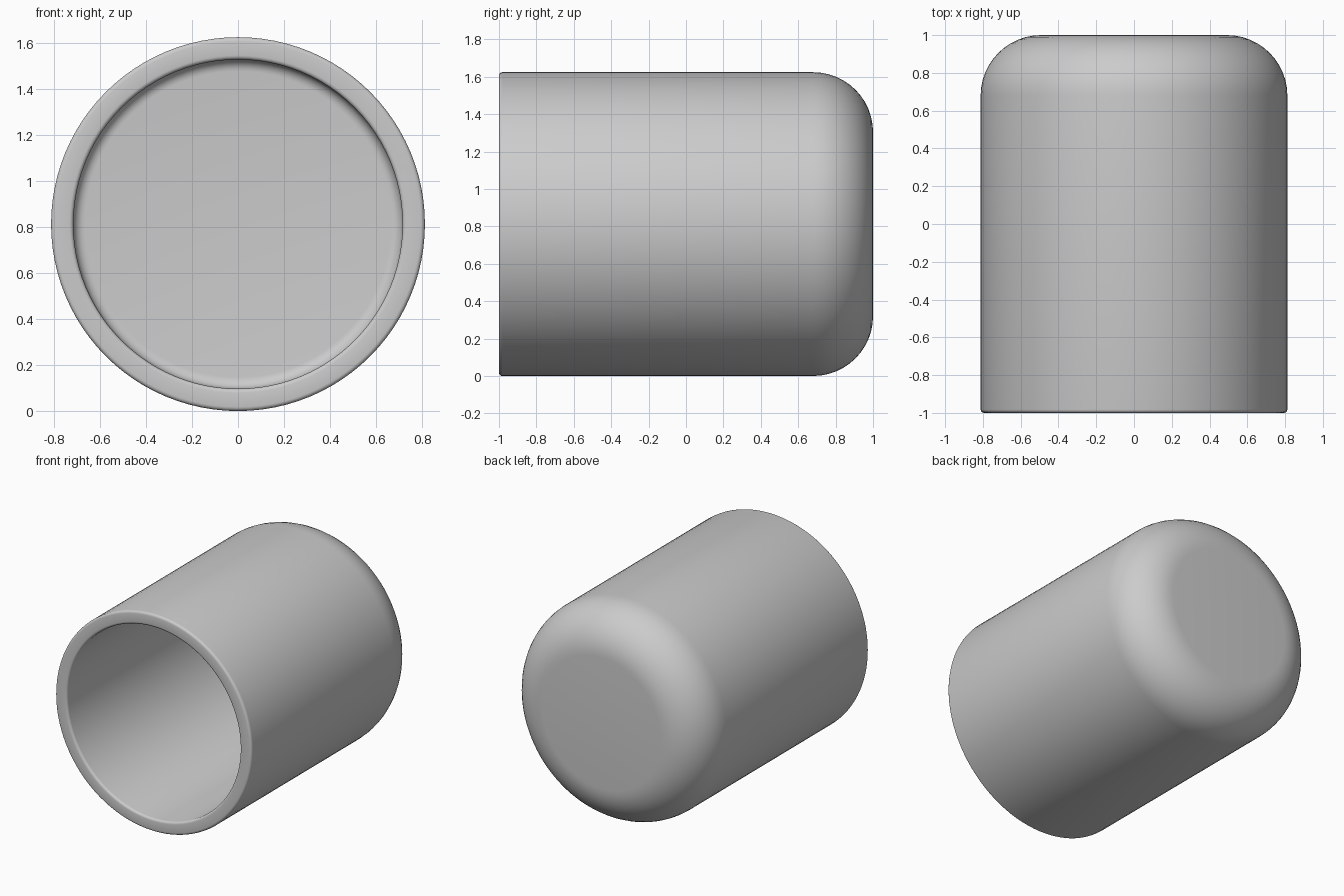
import bpy, bmesh
from math import sin, cos, pi, radians

if "Cube" in bpy.data.objects:
    bpy.data.objects.remove(bpy.data.objects["Cube"])

R_OUT, R_IN = 0.812, 0.715
FLOOR_Y = 0.88
SEGMENTS = 96


def arc(cr, cy, rad, a0, a1, steps):
    """Points (radius, y) along an arc, angles in degrees."""
    return [(cr + rad * cos(radians(a0 + (a1 - a0) * i / steps)),
             cy + rad * sin(radians(a0 + (a1 - a0) * i / steps)))
            for i in range(steps + 1)]


# Cup profile: outer base, wall, rounded lip, inner wall, filleted floor
profile = [(0, 1.0)]
profile += arc(R_OUT - 0.32, 0.68, 0.32, 90, 0, 12)
profile += arc(R_OUT - 0.018, -0.982, 0.018, 0, -90, 4)
profile += arc(R_IN + 0.018, -0.982, 0.018, -90, -180, 4)
profile += arc(R_IN - 0.05, FLOOR_Y - 0.05, 0.05, 0, 90, 6)
profile += [(0, FLOOR_Y)]

# Revolve the profile around the y axis
bm = bmesh.new()
verts = [bm.verts.new((r, y, 0)) for r, y in profile]
edges = [bm.edges.new(pair) for pair in zip(verts, verts[1:])]
bmesh.ops.spin(bm, geom=verts + edges, cent=(0, 0, 0), axis=(0, 1, 0),
               angle=2 * pi, steps=SEGMENTS, use_duplicate=False)
bmesh.ops.remove_doubles(bm, verts=bm.verts, dist=0.0005)
bmesh.ops.recalc_face_normals(bm, faces=bm.faces)

mesh = bpy.data.meshes.new("cup_body")
bm.to_mesh(mesh)
bm.free()
cup = bpy.data.objects.new("cup_body", mesh)
bpy.context.collection.objects.link(cup)
cup.location.z = R_OUT

# Smooth shading
bpy.context.view_layer.objects.active = cup
cup.select_set(True)
bpy.ops.object.shade_smooth_by_angle(angle=radians(30))
